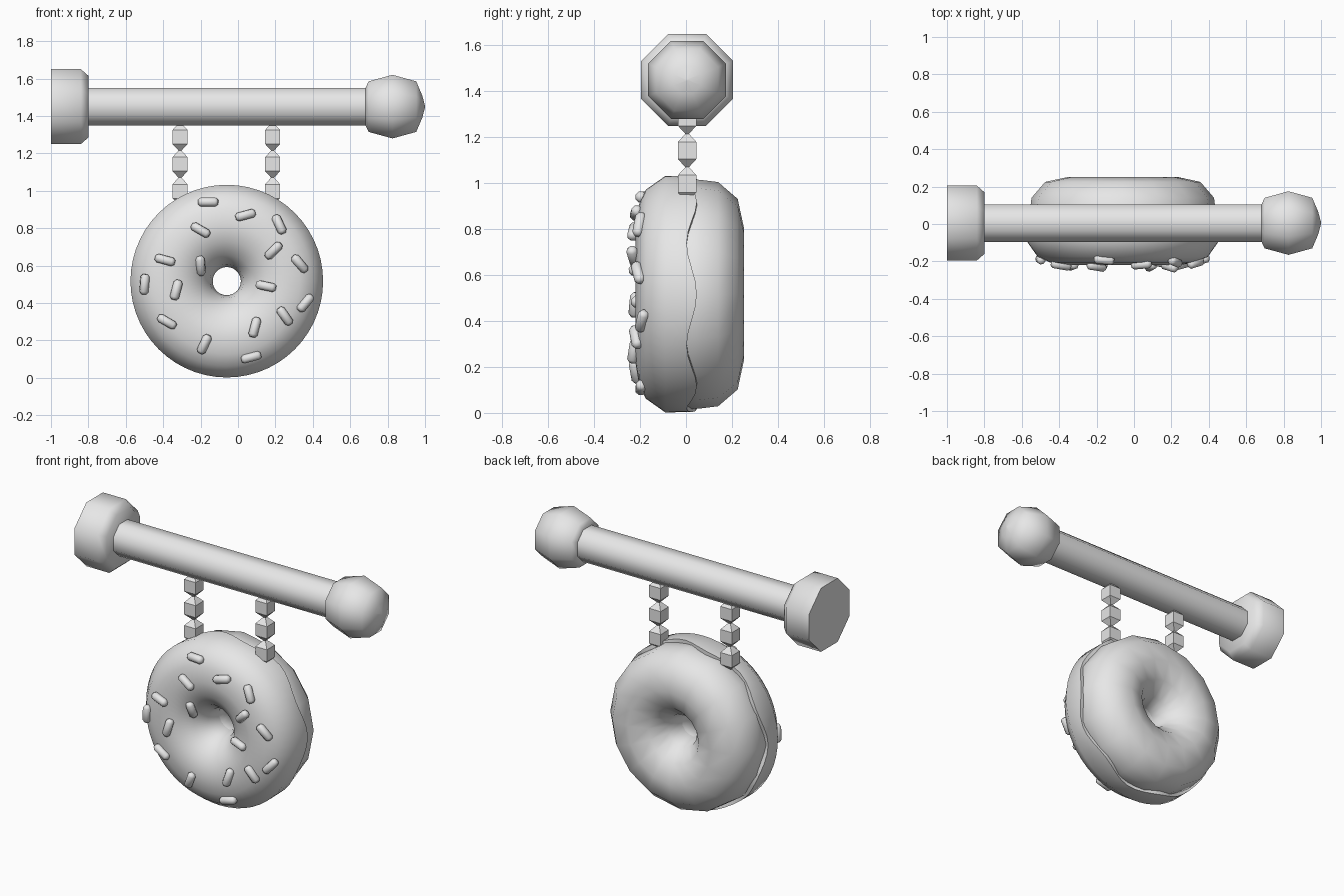
import bpy, bmesh, math
from mathutils import Matrix, Vector

cube = bpy.data.objects.get("Cube")
if cube:
    bpy.data.objects.remove(cube, do_unlink=True)

grey = bpy.data.materials.new("plain grey")
grey.use_nodes = True
grey.diffuse_color = (0.8, 0.8, 0.8, 1)
grey.node_tree.nodes["Principled BSDF"].inputs["Base Color"].default_value = (0.8, 0.8, 0.8, 1)


def finish(bm, name, smooth):
    bmesh.ops.recalc_face_normals(bm, faces=bm.faces)
    mesh = bpy.data.meshes.new(name)
    bm.to_mesh(mesh)
    bm.free()
    mesh.materials.append(grey)
    obj = bpy.data.objects.new(name, mesh)
    bpy.context.collection.objects.link(obj)
    if smooth:
        bpy.ops.object.select_all(action="DESELECT")
        obj.select_set(True)
        bpy.context.view_layer.objects.active = obj
        bpy.ops.object.shade_smooth_by_angle(angle=math.radians(smooth))
    return obj


def lathe(name, profile, sides, matrix, closed=False, smooth=60, wave=None):
    """Spin (radius, height) points; flats face the axes on open profiles."""
    bm = bmesh.new()
    turn = 0 if closed else math.pi / sides
    grow = 1 if closed else 1 / math.cos(math.pi / sides)
    rings = []
    for i, (r, h) in enumerate(profile):
        ring = []
        for k in range(sides):
            a = 2 * math.pi * k / sides + turn
            dh = wave(i, a) if wave else 0
            p = Vector((r * grow * math.cos(a), r * grow * math.sin(a), h + dh))
            ring.append(bm.verts.new(matrix @ p))
        rings.append(ring)
    pairs = list(zip(rings, rings[1:]))
    if closed:
        pairs.append((rings[-1], rings[0]))
    else:
        bm.faces.new(rings[0])
        bm.faces.new(rings[-1])
    for lower, upper in pairs:
        for k in range(sides):
            n = (k + 1) % sides
            bm.faces.new((lower[k], lower[n], upper[n], upper[k]))
    return finish(bm, name, smooth)


# Horizontal pole with wall mount and ball end
DEPTH = 0.005
along_x = Matrix.Translation((0, DEPTH, 1.45)) @ Matrix.Rotation(math.pi / 2, 4, "Y")
lathe("pole", [(0.1, -0.85), (0.1, 0.72)], 8, along_x)
lathe("wall_mount", [(0.2, -1), (0.2, -0.84), (0.165, -0.8)], 8, along_x)
lathe("ball_end", [(0.1, 0.682), (0.135, 0.698), (0.17, 0.826),
                   (0.135, 0.953), (0.06, 0.985), (0.004, 1)], 8, along_x)

# Two chains of square beads
LINK = 0.145
bead = [(0.008, 0), (0.04, 0.035), (0.04, 0.11), (0.008, LINK)]
for side, x in (("left", 0.185), ("right", -0.31)):
    for n in range(3):
        place = Matrix.Translation((x, DEPTH, 1.36 - LINK * (n + 1)))
        lathe(f"{side}_chain_bead_{n + 1}", bead, 4, place, smooth=0)

# Ring-shaped dough, its axis running front to back
CX, CZ = -0.06, 0.517
ring_axis = Matrix(((1, 0, 0, CX), (0, 0, 1, 0), (0, 1, 0, CZ), (0, 0, 0, 1)))
dough = [(0.5, 0), (0.498, 0.06), (0.488, 0.14), (0.415, 0.225), (0.29, 0.252),
         (0.175, 0.21), (0.1, 0.12), (0.077, 0.02), (0.1, -0.06), (0.3, -0.15), (0.45, -0.08)]
lathe("dough", dough, 16, ring_axis, closed=True, smooth=70)

# Icing shell with a wavy outer rim
face = [(0.515, -0.09), (0.455, -0.175), (0.39, -0.205), (0.3, -0.22),
        (0.21, -0.2), (0.14, -0.15), (0.09, -0.08), (0.075, 0)]
icing = [(0.485, 0.025), (0.513, 0.025)] + face + [(0.085, 0.04)]
lathe("icing", icing, 56, ring_axis, closed=True, smooth=50,
      wave=lambda i, a: 0.022 * math.cos(7 * a) if i < 2 else 0)


# Sprinkles lying on the icing: x, z, tilt in degrees
def surface(r):
    for (r1, y1), (r2, y2) in zip(face, face[1:]):
        if r2 <= r <= r1:
            slope = (y1 - y2) / (r1 - r2)
            return y2 + slope * (r - r2), slope
    return face[0][1], 1


sprinkles = [(-.16, .94, 0), (.04, .87, 15), (.22, .82, -65), (-.2, .79, -30),
             (.19, .68, 45), (.33, .61, -50), (-.39, .63, -15), (-.2, .6, 95),
             (-.5, .5, 85), (-.33, .47, 75), (.15, .49, -12), (.36, .4, 50),
             (-.38, .3, -30), (.25, .33, -55), (.09, .27, 75), (-.18, .18, 65),
             (.07, .11, 15)]
rod = [(0.013, -0.054), (0.023, -0.04), (0.023, 0.04), (0.013, 0.054)]
for n, (x, z, tilt) in enumerate(sprinkles):
    out = Vector((x - CX, 0, z - CZ))
    y, slope = surface(out.length)
    out.normalize()
    lie = Vector((math.cos(math.radians(tilt)), 0, math.sin(math.radians(tilt))))
    lie.y = slope * lie.dot(out)
    place = Matrix.Translation((x, y - 0.008, z)) @ lie.to_track_quat("Z", "Y").to_matrix().to_4x4()
    lathe(f"sprinkle_{n + 1}", rod, 8, place)
